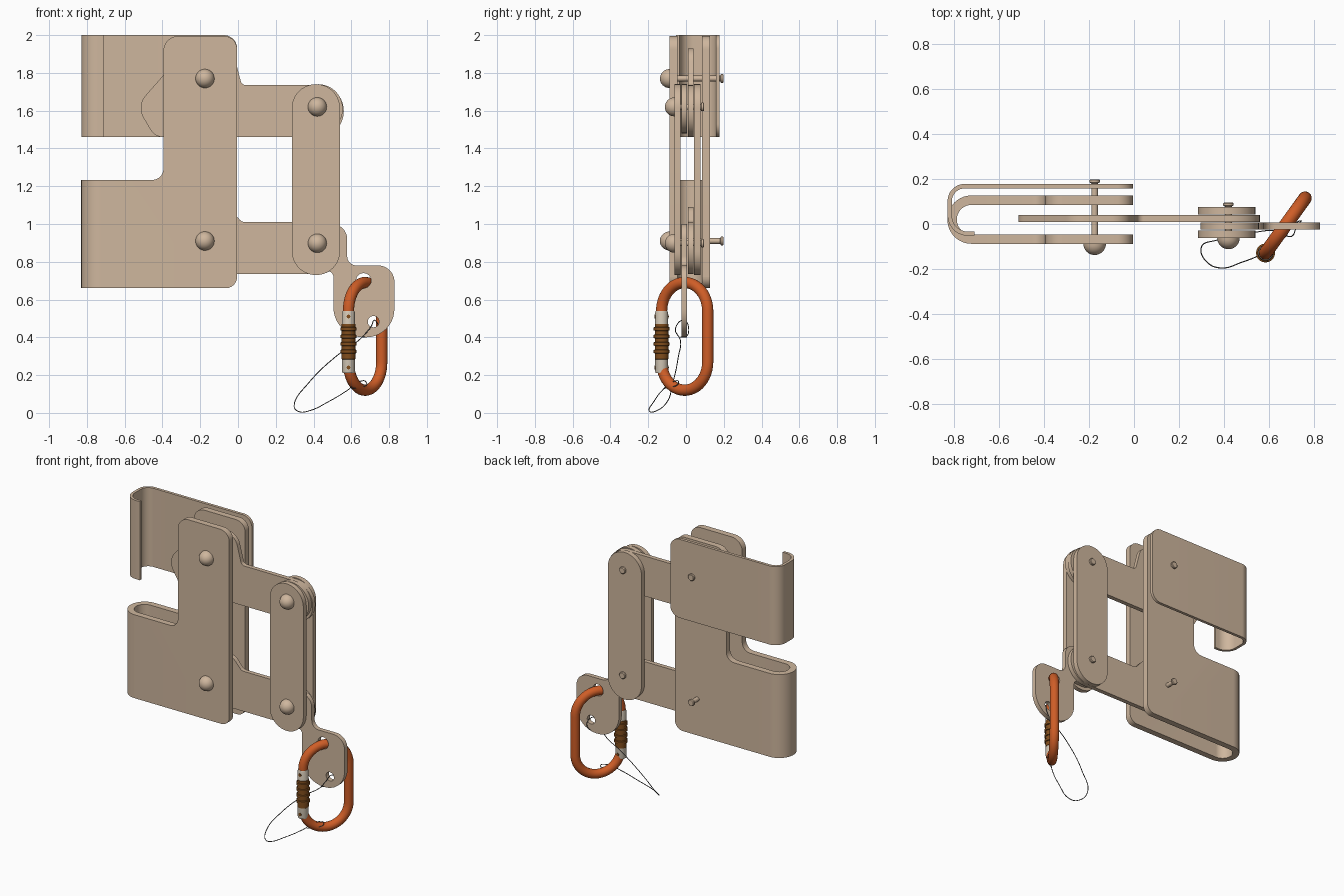
import bpy, bmesh, math
from math import sin, cos, pi
from mathutils import Vector, Matrix

if "Cube" in bpy.data.objects:
    bpy.data.objects.remove(bpy.data.objects["Cube"])


def material(name, rgb):
    m = bpy.data.materials.new(name)
    m.diffuse_color = (*rgb, 1)
    m.use_nodes = True
    m.node_tree.nodes["Principled BSDF"].inputs["Base Color"].default_value = m.diffuse_color
    return m


TAN = material("tan_metal", (0.62, 0.47, 0.34))
ORANGE = material("orange_metal", (0.62, 0.11, 0.02))
BROWN = material("brown_sleeve", (0.22, 0.075, 0.012))
PALE = material("pale_barrel", (0.66, 0.58, 0.47))
DARK = material("wire_grey", (0.12, 0.12, 0.12))


def finish(ob, mat):
    """Weld, fix normals, smooth round faces and assign the material."""
    bm = bmesh.new()
    bm.from_mesh(ob.data)
    bmesh.ops.remove_doubles(bm, verts=bm.verts, dist=1e-5)
    bmesh.ops.recalc_face_normals(bm, faces=bm.faces)
    bm.to_mesh(ob.data)
    bm.free()
    ob.data.materials.clear()
    ob.data.materials.append(mat)
    bpy.ops.object.select_all(action='DESELECT')
    ob.select_set(True)
    bpy.context.view_layer.objects.active = ob
    bpy.ops.object.shade_smooth_by_angle(angle=math.radians(35))
    return ob


def bake(ob):
    """Replace a curve or modified object by its evaluated mesh."""
    bpy.context.view_layer.update()
    dg = bpy.context.evaluated_depsgraph_get()
    me = bpy.data.meshes.new_from_object(ob.evaluated_get(dg))
    me.transform(ob.matrix_world)
    name = ob.name
    bpy.data.objects.remove(ob)
    new = bpy.data.objects.new(name, me)
    bpy.context.collection.objects.link(new)
    return new


def rounded(points, n=10):
    """Polygon of (x, y, radius) corners -> filleted outline."""
    out = []
    for i, (x, y, r) in enumerate(points):
        p = Vector((x, y))
        if r == 0:
            out.append(p)
            continue
        u = (Vector(points[i - 1][:2]) - p).normalized()
        v = (Vector(points[(i + 1) % len(points)][:2]) - p).normalized()
        half = u.angle(v) / 2
        c = p + (u + v).normalized() * (r / sin(half))
        s, e = p + u * (r / math.tan(half)) - c, p + v * (r / math.tan(half)) - c
        a = math.atan2(s.y, s.x)
        d = (math.atan2(e.y, e.x) - a + pi) % (2 * pi) - pi
        out += [c + Vector((cos(a + d * k / n), sin(a + d * k / n))) * r for k in range(n + 1)]
    return out


def circle(x, y, r, n=24):
    return [Vector((x + r * cos(2 * pi * k / n), y + r * sin(2 * pi * k / n))) for k in range(n)]


def plate(name, loops, lo, hi, mat=TAN, upright=True):
    """Extrude outlines: upright = drawn in x-z, thick along y; otherwise drawn in x-y, tall along z."""
    cu = bpy.data.curves.new(name, 'CURVE')
    cu.dimensions = '2D'
    cu.fill_mode = 'BOTH'
    cu.extrude = (hi - lo) / 2
    for loop in loops:
        s = cu.splines.new('POLY')
        s.points.add(len(loop) - 1)
        for q, p in zip(s.points, loop):
            q.co = (p.x, p.y, 0, 1)
        s.use_cyclic_u = True
    ob = bpy.data.objects.new(name, cu)
    bpy.context.collection.objects.link(ob)
    mid = (lo + hi) / 2
    if upright:
        ob.rotation_euler = (pi / 2, 0, 0)
        ob.location = (0, mid, 0)
    else:
        ob.location = (0, 0, mid)
    return finish(bake(ob), mat)


def bent_sheet(name, profile, silhouette, z0, z1):
    """Folded sheet seen from above, trimmed to a front silhouette."""
    ob = plate(name, [rounded(profile, 16)], z0, z1, upright=False)
    cutter = plate("cutter", [rounded(silhouette)], -0.4, 0.4)
    cutter.hide_render = True
    m = ob.modifiers.new("trim", 'BOOLEAN')
    m.operation = 'INTERSECT'
    m.object = cutter
    ob = bake(ob)
    bpy.data.objects.remove(cutter)
    return finish(ob, TAN)


def lathe(name, profile, loc, mat, along_y=False, n=28):
    """Revolve (radius, height) pairs around z, or around y."""
    bm = bmesh.new()
    vs = [bm.verts.new((r, 0, h)) for r, h in profile]
    es = [bm.edges.new(e) for e in zip(vs, vs[1:])]
    bmesh.ops.spin(bm, geom=vs + es, cent=(0, 0, 0), axis=(0, 0, 1), angle=2 * pi, steps=n)
    if along_y:
        bmesh.ops.transform(bm, matrix=Matrix.Rotation(-pi / 2, 4, 'X'), verts=bm.verts)
    bmesh.ops.translate(bm, vec=loc, verts=bm.verts)
    me = bpy.data.meshes.new(name)
    bm.to_mesh(me)
    bm.free()
    ob = bpy.data.objects.new(name, me)
    bpy.context.collection.objects.link(ob)
    return finish(ob, mat)


def tube(name, pts, radius, mat, cyclic=False, smooth=False):
    cu = bpy.data.curves.new(name, 'CURVE')
    cu.dimensions = '3D'
    cu.bevel_depth = radius
    cu.bevel_resolution = 1 if smooth else 6
    cu.use_fill_caps = not cyclic
    s = cu.splines.new('BEZIER' if smooth else 'POLY')
    if smooth:
        s.bezier_points.add(len(pts) - 1)
        for q, p in zip(s.bezier_points, pts):
            q.co = p
            q.handle_left_type = q.handle_right_type = 'AUTO'
    else:
        s.points.add(len(pts) - 1)
        for q, p in zip(s.points, pts):
            q.co = (*p, 1)
    s.use_cyclic_u = cyclic
    ob = bpy.data.objects.new(name, cu)
    bpy.context.collection.objects.link(ob)
    return finish(bake(ob), mat)


# folded main body
bent_sheet("main_body",
           [(-.005, -.088, 0), (-.83, -.088, .107), (-.83, .127, .107), (-.005, .127, 0),
            (-.005, .085, 0), (-.788, .085, .065), (-.788, -.046, .065), (-.005, -.046, 0)],
           [(-.9, .66, 0), (-.005, .66, .06), (-.005, 1.995, .07), (-.395, 1.995, .08),
            (-.395, 1.233, .06), (-.9, 1.233, 0)], .6, 2.05)

# hooked rear cover
bent_sheet("rear_cover",
           [(-.005, .178, 0), (-.829, .178, .075), (-.829, -.052, .09), (-.71, -.052, 0),
            (-.71, -.034, 0), (-.81, -.034, .072), (-.81, .158, .056), (-.005, .158, 0)],
           [(-.9, 1.46, 0), (-.005, 1.46, .07), (-.005, 2.0, .07), (-.9, 2.0, 0)], 1.4, 2.05)

# cam arms
plate("upper_arm", [rounded([(.56, 1.46, .135), (.56, 1.735, .135), (.02, 1.735, .03),
                             (-.03, 1.93, .09), (-.27, 1.93, .12), (-.538, 1.625, .1),
                             (-.44, 1.46, .08)])], .01, .04)
plate("lower_arm", [rounded([(.56, .735, .135), (.56, 1.01, .135), (.02, 1.01, .04),
                             (-.05, 1.09, .08), (-.35, 1.09, .15), (-.4, .735, .1)])], .01, .04)

# paired links and the spacer between them
link = [(.285, .73, .126), (.54, .73, .126), (.54, 1.74, .126), (.285, 1.74, .126)]
plate("front_link", [rounded(link)], -.062, -.03)
plate("rear_link", [rounded(link)], .043, .076)
plate("upper_spacer", [circle(.425, 1.61, .13, 40)], -.025, .006)

# anchor tab with two holes
plate("anchor_tab", [rounded([(.30, 1.0, .12), (.578, 1.0, .08), (.578, .78, .05), (.828, .78, .085),
                              (.828, .40, .15), (.505, .40, .16), (.505, .75, .03), (.30, .75, .11)]),
                     circle(.665, .70, .04), circle(.717, .483, .03)], -.025, .006)

# domed pins with a collar at the rear
for label, x, z, face, end in (("upper_body", -.175, 1.77, -.088, .199), ("lower_body", -.175, .91, -.088, .199),
                               ("upper_link", .42, 1.62, -.062, .096), ("lower_link", .42, .898, -.062, .096)):
    dome = [(.05 * sin(a * pi / 16), face - .05 * cos(a * pi / 16)) for a in range(9)]
    lathe(label + "_pin", dome + [(.015, face), (.015, end - .018), (.023, end - .014),
                                  (.023, end - .004), (.019, end), (0, end)], (x, 0, z), TAN, True)

# oval carabiner ring, turned about z
mid, way = Vector((.673, -.007, 0)), Vector((.088, .122, 0))
oval = []
for k in range(25):
    oval.append((cos(pi * k / 24), .54 + .15 * sin(pi * k / 24)))
for k in range(25):
    oval.append((-cos(pi * k / 24), .27 - .15 * sin(pi * k / 24)))
tube("carabiner_ring", [mid + way * s + Vector((0, 0, z)) for s, z in oval], .03, ORANGE, cyclic=True)

# locking gate: pale barrel, brown sleeve and ridges
gate = mid - way
lathe("gate_barrel", [(0, .21), (.032, .21), (.034, .22), (.034, .53), (.031, .54), (0, .54)], gate, PALE)
lathe("gate_sleeve", [(.03, .28), (.036, .285), (.036, .47), (.03, .475)], gate, BROWN)
for i, z in enumerate((.325, .365, .405, .445)):
    lathe(f"gate_ridge_{i + 1}", [(.034, z - .011), (.042, z - .008), (.042, z + .008), (.034, z + .011)],
          gate, BROWN)
for i, z in enumerate((.24, .51)):
    lathe(f"gate_rivet_{i + 1}", [(0, -.038), (.01, -.037), (.01, .037), (0, .038)],
          gate + Vector((0, 0, z)), BROWN, True, 12)

# thin safety wire from the tab hole to the ring
tube("safety_wire", [(.66, -.03, .40), (.74, .014, .43), (.725, -.01, .49), (.70, -.055, .45), (.64, -.03, .385),
                     (.52, -.04, .30), (.375, -.07, .16), (.298, -.11, .045), (.325, -.17, .006),
                     (.38, -.195, .012), (.48, -.17, .06), (.58, -.125, .12), (.64, -.07, .165),
                     (.68, -.04, .16), (.65, -.08, .135), (.60, -.115, .13)], .0025, DARK, smooth=True)
